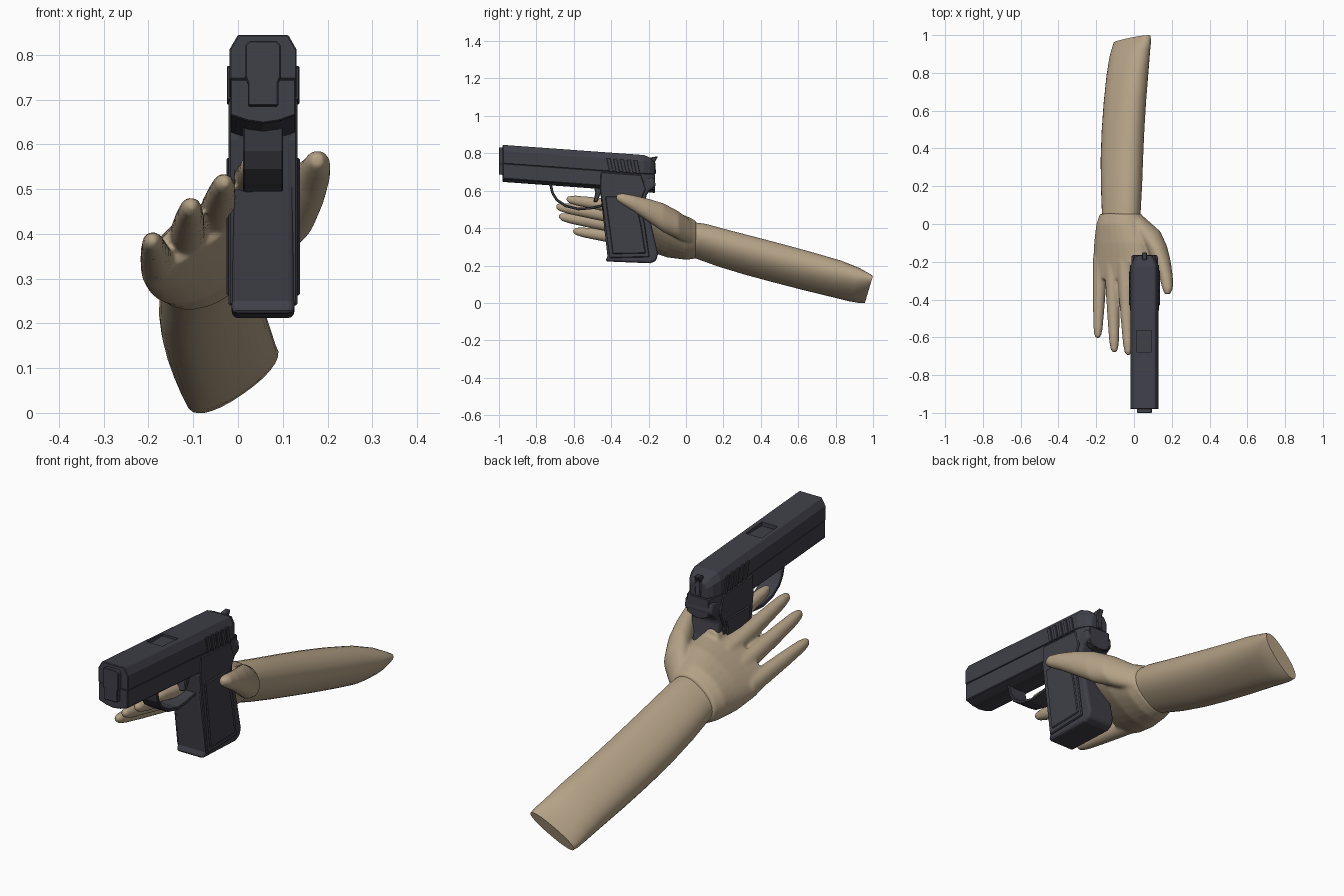
import bpy, bmesh, math
from mathutils import Vector

cube = bpy.data.objects.get("Cube")
if cube:
    bpy.data.objects.remove(cube, do_unlink=True)


def material(name, rgb):
    m = bpy.data.materials.new(name)
    m.use_nodes = True
    m.diffuse_color = (*rgb, 1)
    bsdf = next(n for n in m.node_tree.nodes if n.type == "BSDF_PRINCIPLED")
    bsdf.inputs["Base Color"].default_value = (*rgb, 1)
    bsdf.inputs["Roughness"].default_value = 0.7
    return m


SKIN = material("tan skin", (0.46, 0.36, 0.24))
METAL = material("dark gun metal", (0.05, 0.05, 0.065))
MID = 0.056      # centre plane of the pistol
SLOPE = 0.072    # downward tilt of the barrel line towards the rear


def finish(name, bm, mat, smooth=False):
    bmesh.ops.recalc_face_normals(bm, faces=bm.faces)
    for f in bm.faces:
        f.smooth = smooth and len(f.verts) == 4
    mesh = bpy.data.meshes.new(name)
    bm.to_mesh(mesh)
    bm.free()
    mesh.materials.append(mat)
    ob = bpy.data.objects.new(name, mesh)
    bpy.context.collection.objects.link(ob)
    return ob


def skin_rings(bm, rings):
    """Bridge closed rings of points and cap both ends."""
    loops = [[bm.verts.new(p) for p in r] for r in rings]
    n = len(loops[0])
    for a, b in zip(loops, loops[1:]):
        for i in range(n):
            j = (i + 1) % n
            bm.faces.new((a[i], a[j], b[j], b[i]))
    bm.faces.new(loops[0])
    bm.faces.new(loops[-1])


def bevel(ob, width, segments=1):
    m = ob.modifiers.new("bevel", "BEVEL")
    m.width, m.segments = width, segments
    m.limit_method, m.angle_limit = "ANGLE", math.radians(40)


def plate(name, outline, half, centre=MID, width=0.004, segments=1):
    """Side outline (y, z) extruded across x."""
    bm = bmesh.new()
    skin_rings(bm, [[(centre + s * half, y, z) for y, z in outline] for s in (-1, 1)])
    ob = finish(name, bm, METAL)
    if width:
        bevel(ob, width, segments)
    return ob


def barrel_loft(name, section, stations):
    """Half section (x, z) mirrored, swept along y with the barrel tilt."""
    full = section + [(-x, z) for x, z in reversed(section) if x]
    top = max(z for x, z in section)
    low = min(z for x, z in section)
    rings = []
    for y, sx, drop in stations:
        rings.append([(MID + x * sx, y, z - SLOPE * (y + 0.98) - drop * (z - low) / (top - low))
                      for x, z in full])
    bm = bmesh.new()
    skin_rings(bm, rings)
    ob = finish(name, bm, METAL)
    bevel(ob, 0.003)
    return ob


def limb(bm, stations, tilt=0, power=2.0, slant=0, n=28):
    """Tilted super-ellipse rings; station = (x, y, z, half width, half height)."""
    c, s = math.cos(math.radians(tilt)), math.sin(math.radians(tilt))
    rings = []
    for x, y, z, a, b in stations:
        ring = []
        for i in range(n):
            t = 2 * math.pi * i / n
            u = a * math.copysign(abs(math.cos(t)) ** (2 / power), math.cos(t))
            v = b * math.copysign(abs(math.sin(t)) ** (2 / power), math.sin(t))
            dz = u * s + v * c
            ring.append((x + u * c - v * s, y + dz * slant, z + dz))
        rings.append(ring)
    skin_rings(bm, rings)


# Forearm: tilted rounded section flattening to a thin end
bm = bmesh.new()
limb(bm, [(-0.07, -0.02, 0.345, 0.108, 0.075), (-0.067, 0.08, 0.33, 0.11, 0.076),
          (-0.066, 0.2, 0.292, 0.116, 0.08), (-0.064, 0.35, 0.25, 0.12, 0.082),
          (-0.058, 0.5, 0.21, 0.121, 0.082), (-0.048, 0.65, 0.17, 0.121, 0.08),
          (-0.034, 0.8, 0.13, 0.121, 0.074), (-0.022, 0.9, 0.098, 0.12, 0.062),
          (-0.013, 0.95, 0.08, 0.12, 0.045), (-0.01, 0.978, 0.072, 0.116, 0.028)],
     tilt=35, power=2.3, slant=0.3)
finish("forearm", bm, SKIN, True)

# Open hand: palm, thumb and fingers fused into one smooth surface
bm = bmesh.new()
limb(bm, [(-0.07, 0.055, 0.338, 0.118, 0.085), (-0.07, 0, 0.348, 0.138, 0.1),
          (-0.062, -0.1, 0.37, 0.168, 0.092), (-0.07, -0.2, 0.392, 0.172, 0.066),
          (-0.077, -0.29, 0.415, 0.165, 0.04)], tilt=36, power=2.2)
limb(bm, [(0.0, 0.04, 0.37, 0.05, 0.06), (0.07, -0.04, 0.415, 0.07, 0.075),
          (0.118, -0.12, 0.455, 0.058, 0.078), (0.148, -0.2, 0.495, 0.047, 0.062),
          (0.17, -0.28, 0.532, 0.036, 0.044), (0.178, -0.34, 0.556, 0.029, 0.031),
          (0.177, -0.372, 0.564, 0.015, 0.016)])
fingers = [((-0.178, -0.18, 0.325), (-0.192, -0.605, 0.385), 0.033),
           ((-0.115, -0.2, 0.385), (-0.104, -0.68, 0.462), 0.035),
           ((-0.05, -0.2, 0.435), (-0.03, -0.695, 0.515), 0.035),
           ((0.015, -0.2, 0.49), (0.03, -0.64, 0.555), 0.033)]
for base, tip, r in fingers:
    base, tip = Vector(base), Vector(tip)
    stations = []
    for t, k in ((0, 1.2), (0.3, 1.1), (0.6, 0.95), (0.88, 0.75), (0.97, 0.55), (1, 0.25)):
        stations.append((*base.lerp(tip, t), r * k, r * k * 1.1))
    limb(bm, stations, n=16)
hand = finish("hand", bm, SKIN, True)
fuse = hand.modifiers.new("fuse", "REMESH")
fuse.mode, fuse.voxel_size, fuse.use_smooth_shade = "VOXEL", 0.007, True
soft = hand.modifiers.new("soften", "SMOOTH")
soft.factor, soft.iterations = 0.5, 8

# Slide with chamfered top, and the frame rail under it
ends = [(-0.98, 1, 0), (-0.225, 1, 0), (-0.19, 0.8, 0.012), (-0.168, 0.55, 0.035)]
slide = barrel_loft("slide", [(0.056, 0.845), (0.075, 0.812), (0.075, 0.745)], ends)
barrel_loft("frame_rail", [(0.073, 0.746), (0.073, 0.665), (0.035, 0.652), (0, 0.647)],
            [(-0.98, 1, 0), (-0.225, 1, 0), (-0.165, 0.75, 0)])

# Ejection port cut into the top of the slide
bm = bmesh.new()
bmesh.ops.create_cube(bm, size=1)
for v in bm.verts:
    v.co = Vector((MID - 0.004 + v.co.x * 0.08, -0.62 + v.co.y * 0.115, 0.825 + v.co.z * 0.04))
cutter = finish("port_cutter", bm, METAL)
cutter.hide_render = True
cutter.hide_viewport = True
cut = slide.modifiers.new("port", "BOOLEAN")
cut.operation, cut.object, cut.solver = "DIFFERENCE", cutter, "EXACT"

# Muzzle plate
barrel_loft("muzzle_plate", [(0.03, 0.83), (0.04, 0.82), (0.04, 0.75), (0.034, 0.735), (0.034, 0.685)],
            [(-1.0, 1, 0), (-0.97, 1, 0)])

# Slanted grip ribs on both sides of the slide
for i in range(5):
    y = -0.425 + i * 0.036
    z = 0.775 - SLOPE * (y + 0.43)
    outline = [(y, z), (y + 0.02, z), (y + 0.036, z - 0.075), (y + 0.016, z - 0.075)]
    plate("slide_rib_%d" % (i + 1), outline, 0.081, width=0.002)

# Grip core with rounded edges, side panels and base lip
plate("grip", [(-0.465, 0.66), (-0.455, 0.56), (-0.42, 0.25), (-0.432, 0.222), (-0.19, 0.212),
               (-0.16, 0.225), (-0.15, 0.26), (-0.185, 0.42), (-0.205, 0.5), (-0.215, 0.57),
               (-0.195, 0.6), (-0.162, 0.62), (-0.168, 0.67)], 0.07, width=0.014, segments=3)
plate("grip_panel", [(-0.455, 0.7), (-0.46, 0.61), (-0.41, 0.24), (-0.195, 0.245), (-0.22, 0.42),
                     (-0.245, 0.54), (-0.215, 0.61), (-0.24, 0.685)], 0.077)
plate("grip_inlay", [(-0.432, 0.57), (-0.392, 0.262), (-0.215, 0.265), (-0.24, 0.42),
                     (-0.265, 0.53), (-0.25, 0.57)], 0.082)

# Trigger guard: a ribbon offset inward from its outer path
outer = [Vector(p) for p in ((-0.735, 0.65), (-0.72, 0.585), (-0.695, 0.545), (-0.645, 0.512),
                             (-0.575, 0.495), (-0.51, 0.5), (-0.44, 0.515))]
inner = []
for i, p in enumerate(outer):
    d = (outer[min(i + 1, len(outer) - 1)] - outer[max(i - 1, 0)]).normalized()
    inner.append(p + Vector((-d.y, d.x)) * 0.014)
plate("trigger_guard", [tuple(p) for p in outer + inner[::-1]], 0.045, width=0.003)
plate("trigger", [(-0.5, 0.65), (-0.485, 0.59), (-0.495, 0.54), (-0.475, 0.54), (-0.45, 0.6),
                  (-0.455, 0.65)], 0.02)

# Hammer spur at the rear
plate("hammer", [(-0.215, 0.765), (-0.18, 0.78), (-0.15, 0.783), (-0.165, 0.755), (-0.16, 0.69),
                 (-0.21, 0.69)], 0.014)
